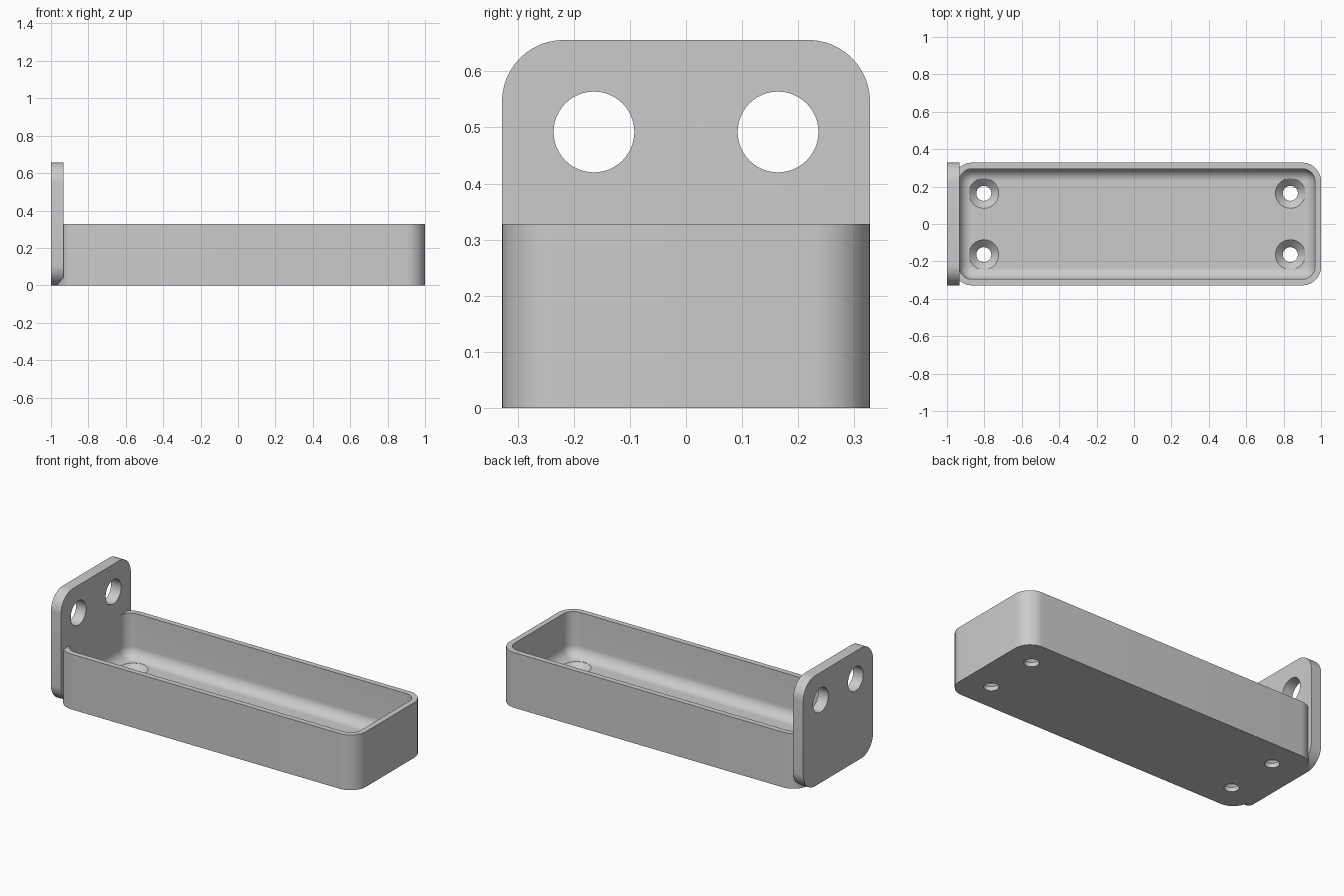
import bpy
import bmesh
from math import sin, cos, pi, radians
from mathutils import Matrix

if "Cube" in bpy.data.objects:
    bpy.data.objects.remove(bpy.data.objects["Cube"], do_unlink=True)

grey = bpy.data.materials.new("light grey")
grey.use_nodes = True
grey.diffuse_color = (0.6, 0.6, 0.6, 1)
grey.node_tree.nodes["Principled BSDF"].inputs["Base Color"].default_value = grey.diffuse_color

HALF_W = 0.328
WALL = 0.033
FLOOR = 0.066
PLATE_FRONT = -1 + 2 * WALL


def rounded_rect(x0, x1, y0, y1, r, steps=12):
    """Outline of a rectangle with rounded corners, anticlockwise."""
    points = []
    corners = [(x1 - r, y1 - r), (x0 + r, y1 - r), (x0 + r, y0 + r), (x1 - r, y0 + r)]
    for k, (cx, cy) in enumerate(corners):
        for i in range(steps + 1):
            a = (k + i / steps) * pi / 2
            points.append((cx + r * cos(a), cy + r * sin(a)))
    return points


def circle(cx, cy, r, steps=48):
    return [(cx + r * cos(2 * pi * i / steps), cy + r * sin(2 * pi * i / steps))
            for i in range(steps)]


def loft(name, layers, matrix=Matrix()):
    """Closed solid through (outline, height) layers."""
    bm = bmesh.new()
    rings = [[bm.verts.new((x, y, z)) for x, y in outline] for outline, z in layers]
    for low, high in zip(rings, rings[1:]):
        for i in range(len(low)):
            j = (i + 1) % len(low)
            bm.faces.new((low[i], low[j], high[j], high[i]))
    bm.faces.new(rings[0][::-1])
    bm.faces.new(rings[-1])
    bm.transform(matrix)
    bmesh.ops.recalc_face_normals(bm, faces=bm.faces)
    mesh = bpy.data.meshes.new(name)
    bm.to_mesh(mesh)
    bm.free()
    mesh.materials.append(grey)
    obj = bpy.data.objects.new(name, mesh)
    bpy.context.collection.objects.link(obj)
    return obj


def combine(target, other, operation):
    bpy.context.view_layer.objects.active = target
    mod = target.modifiers.new("cut", "BOOLEAN")
    mod.operation = operation
    mod.solver = "EXACT"
    mod.object = other
    bpy.ops.object.modifier_apply(modifier=mod.name)
    bpy.data.objects.remove(other, do_unlink=True)


# Outer body of the tray
tray = loft("bracket_tray", [
    (rounded_rect(PLATE_FRONT - WALL, 1, -HALF_W, HALF_W, 0.1), z) for z in (0, HALF_W)])

# Upright mounting plate: outline in y and z, thickness along x
upright = Matrix(((0, 0, 1, 0), (1, 0, 0, 0), (0, 1, 0, 0), (0, 0, 0, 1)))
plate = loft("mounting_plate", [
    (rounded_rect(-HALF_W, HALF_W, 0, 2 * HALF_W, 0.11), x) for x in (-1, PLATE_FRONT)], upright)
combine(tray, plate, "UNION")

# Cavity with a filleted floor
fillet = 0.065
layers = []
for i in range(13):
    a = i / 12 * pi / 2
    d = fillet * (1 - sin(a))
    layers.append((rounded_rect(PLATE_FRONT + d, 1 - WALL - d, -HALF_W + WALL + d,
                                HALF_W - WALL - d, 0.067 - d),
                   FLOOR + fillet * (1 - cos(a))))
layers.append((rounded_rect(PLATE_FRONT, 1 - WALL, -HALF_W + WALL, HALF_W - WALL, 0.067), 0.8))
combine(tray, loft("cavity_cutter", layers), "DIFFERENCE")

for side in (-1, 1):
    y = side * HALF_W / 2
    # Countersunk screw holes in the floor
    for x in (-0.803, 0.836):
        screw = loft("screw_cutter", [
            (circle(x, y, r), z)
            for r, z in ((0.04, -0.1), (0.04, 0.026), (0.08, FLOOR), (0.08, 0.25))])
        combine(tray, screw, "DIFFERENCE")
    # Large holes through the plate
    hole = loft("hole_cutter", [
        (circle(y, 1.5 * HALF_W, 0.072), x) for x in (-1.1, -0.8)], upright)
    combine(tray, hole, "DIFFERENCE")

# Smooth rounded surfaces, crisp edges
bpy.ops.object.select_all(action="DESELECT")
tray.select_set(True)
bpy.context.view_layer.objects.active = tray
bpy.ops.object.shade_smooth_by_angle(angle=radians(30))
